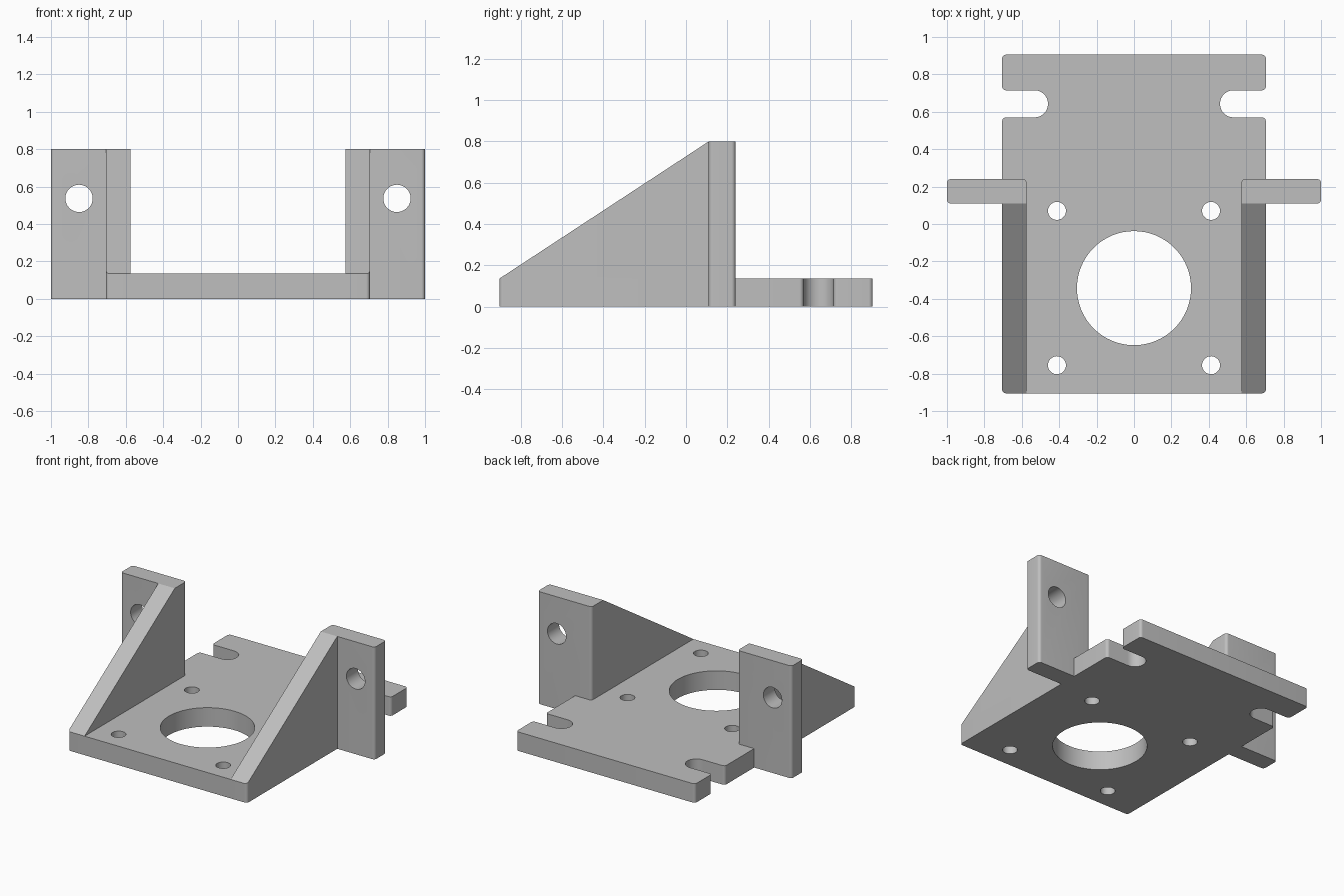
import bpy, bmesh, math
from mathutils import Vector

cube = bpy.data.objects.get("Cube")
if cube:
    bpy.data.objects.remove(cube, do_unlink=True)

grey = bpy.data.materials.new("plain grey")
grey.use_nodes = True
colour = (0.52, 0.52, 0.52, 1)
grey.diffuse_color = colour
grey.node_tree.nodes["Principled BSDF"].inputs["Base Color"].default_value = colour

THICK, TALL = 0.135, 0.80      # plate thickness, ear height
HALF, INNER = 0.705, 0.575     # plate half width, inner wall face
FRONT, BACK = -0.905, 0.905
EAR_FRONT, EAR_BACK = 0.11, 0.24
R = 0.02                       # small corner radius


def rounded(corners, steps=8):
    """Outline from (x, y, radius) right-angled corners."""
    out = []
    for i, (x, y, r) in enumerate(corners):
        p = Vector((x, y))
        if r == 0:
            out.append(p)
            continue
        a = (Vector(corners[i - 1][:2]) - p).normalized()
        b = (Vector(corners[(i + 1) % len(corners)][:2]) - p).normalized()
        centre = p + (a + b) * r
        for k in range(steps + 1):
            t = k / steps * math.pi / 2
            out.append(centre - b * r * math.cos(t) - a * r * math.sin(t))
    return out


def extrude(name, outline, top, side=1):
    """Solid standing on the ground; top(y) gives its height."""
    bm = bmesh.new()
    low = [bm.verts.new((p.x * side, p.y, 0)) for p in outline]
    high = [bm.verts.new((p.x * side, p.y, top(p.y))) for p in outline]
    bm.faces.new(low)
    bm.faces.new(high)
    for i in range(len(low)):
        bm.faces.new((low[i - 1], low[i], high[i], high[i - 1]))
    bmesh.ops.recalc_face_normals(bm, faces=bm.faces)
    mesh = bpy.data.meshes.new(name)
    bm.to_mesh(mesh)
    bm.free()
    obj = bpy.data.objects.new(name, mesh)
    bpy.context.collection.objects.link(obj)
    mesh.materials.append(grey)
    return obj


def combine(target, other, operation):
    bpy.context.view_layer.objects.active = target
    mod = target.modifiers.new("combine", 'BOOLEAN')
    mod.operation, mod.solver, mod.object = operation, 'EXACT', other
    bpy.ops.object.modifier_apply(modifier=mod.name)
    bpy.data.objects.remove(other, do_unlink=True)


def drill(target, radius, location, tilt=0):
    bpy.ops.mesh.primitive_cylinder_add(vertices=64, radius=radius, depth=0.5,
                                        location=location, rotation=(tilt, 0, 0))
    cutter = bpy.context.object
    cutter.hide_render = True
    cutter.data.materials.append(grey)
    combine(target, cutter, 'DIFFERENCE')


# Base plate with an open slot in each side
right = [(HALF, FRONT, R), (HALF, 0.57, R), (0.46, 0.57, 0.072),
         (0.46, 0.715, 0.072), (HALF, 0.715, R), (HALF, BACK, R)]
left = [(-x, y, r) for x, y, r in reversed(right)]
bracket = extrude("mounting_bracket", rounded(right + left), lambda y: THICK)


def slope(y):
    return THICK + (TALL - THICK) * (y - FRONT) / (EAR_FRONT - FRONT)


for side in (1, -1):
    # Upright ear with its bolt hole
    ear = extrude("ear", rounded([(INNER, EAR_FRONT, 0), (1, EAR_FRONT, R),
                                  (1, EAR_BACK, R), (INNER, EAR_BACK, R)]),
                  lambda y: TALL, side)
    drill(ear, 0.073, (0.85 * side, 0.175, 0.537), math.pi / 2)
    # Sloping side gusset
    gusset = extrude("gusset", rounded([(INNER, FRONT, 0), (HALF, FRONT, R),
                                        (HALF, EAR_FRONT, 0), (INNER, EAR_FRONT, 0)]),
                     slope, side)
    combine(ear, gusset, 'UNION')
    combine(bracket, ear, 'UNION')

# Central opening and four screw holes
drill(bracket, 0.305, (0, -0.343, 0))
for x in (-0.412, 0.412):
    for y in (-0.755, 0.07):
        drill(bracket, 0.048, (x, y, 0))

# Smooth curved walls, keep flat faces crisp
bpy.ops.object.select_all(action='DESELECT')
bracket.select_set(True)
bpy.context.view_layer.objects.active = bracket
bpy.ops.object.shade_smooth_by_angle(angle=math.radians(30))
